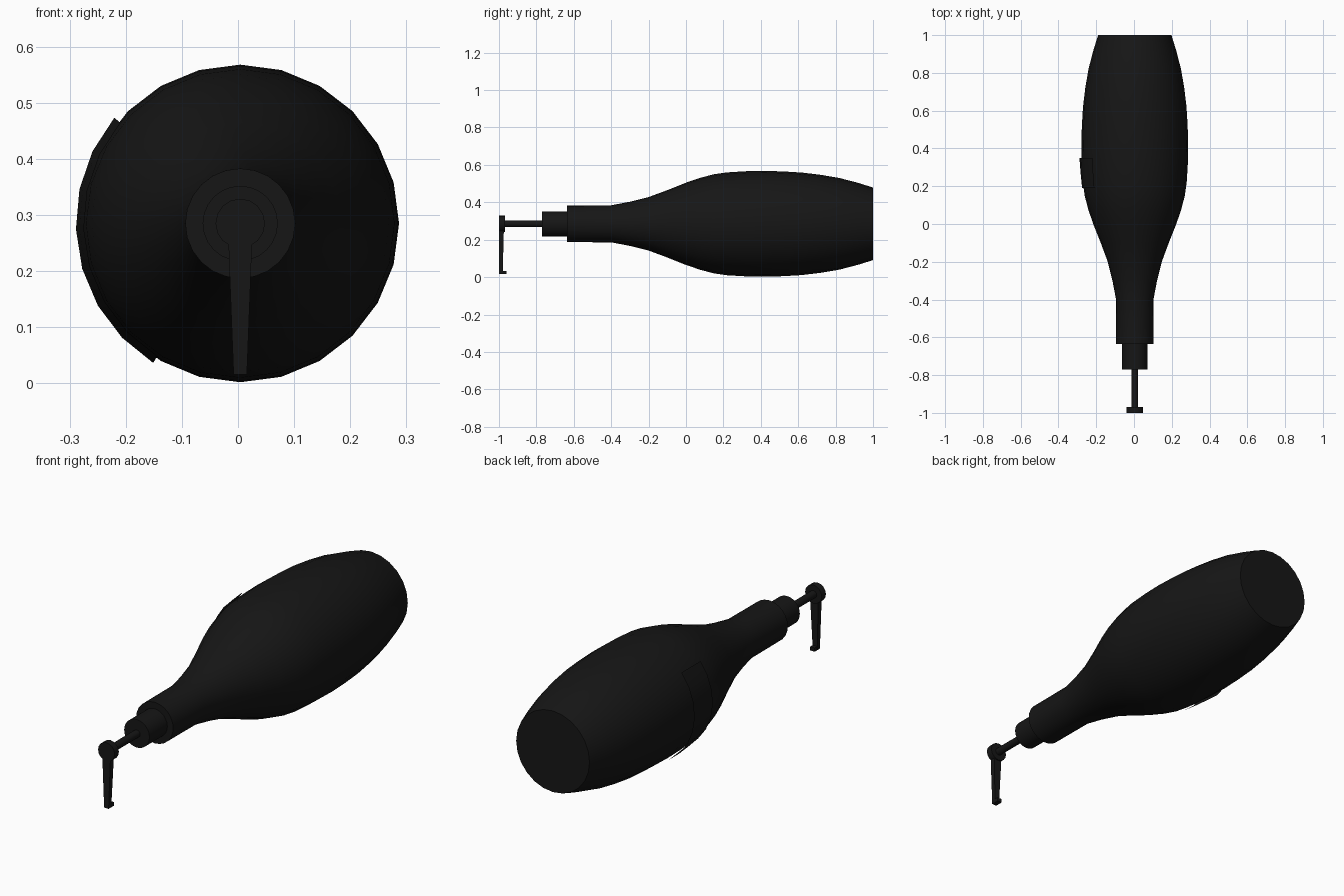
import bpy, bmesh, math

if "Cube" in bpy.data.objects:
    bpy.data.objects.remove(bpy.data.objects["Cube"])

CX, CZ = 0.004, 0.285   # long axis of the tool runs along y

mat = bpy.data.materials.new("black_plastic")
mat.diffuse_color = (0.008, 0.008, 0.008, 1)
mat.use_nodes = True
mat.node_tree.nodes["Principled BSDF"].inputs["Base Color"].default_value = mat.diffuse_color


def finish(bm, name, smooth=True):
    bmesh.ops.remove_doubles(bm, verts=bm.verts, dist=1e-5)
    bmesh.ops.recalc_face_normals(bm, faces=bm.faces)
    me = bpy.data.meshes.new(name)
    bm.to_mesh(me)
    bm.free()
    ob = bpy.data.objects.new(name, me)
    bpy.context.collection.objects.link(ob)
    me.materials.append(mat)
    if smooth:
        bpy.ops.object.select_all(action='DESELECT')
        ob.select_set(True)
        bpy.context.view_layer.objects.active = ob
        bpy.ops.object.shade_smooth_by_angle(angle=math.radians(35))
    return ob


def lathe(name, profile, sides=24, start=0, sweep=360):
    """Sweep (y, radius) points around the long axis; full turns get end caps."""
    bm = bmesh.new()
    full = sweep == 360
    count = sides if full else sides + 1
    rings = []
    for y, r in profile:
        ring = []
        for i in range(count):
            a = math.radians(start + sweep * i / sides)
            ring.append(bm.verts.new((CX + r * math.cos(a), y, CZ + r * math.sin(a))))
        rings.append(ring)
    for a, b in zip(rings, rings[1:]):
        for i in range(sides):
            j = (i + 1) % count
            bm.faces.new((a[i], a[j], b[j], b[i]))
    if full:
        bm.faces.new(rings[0])
        bm.faces.new(rings[-1])
    return finish(bm, name)


def loft(name, sections):
    """Join rectangular sections (z, x0, x1, y0, y1) into a closed bar."""
    bm = bmesh.new()
    rings = [[bm.verts.new(p) for p in ((x0, y0, z), (x1, y0, z), (x1, y1, z), (x0, y1, z))]
             for z, x0, x1, y0, y1 in sections]
    for a, b in zip(rings, rings[1:]):
        for i in range(4):
            bm.faces.new((a[i], a[(i + 1) % 4], b[(i + 1) % 4], b[i]))
    bm.faces.new(rings[0])
    bm.faces.new(rings[-1])
    return finish(bm, name, smooth=False)


# Swelling handle with straight neck
lathe("handle_body", [
    (-0.635, 0.098), (-0.40, 0.099), (-0.30, 0.118), (-0.20, 0.143), (-0.10, 0.180),
    (0.0, 0.220), (0.08, 0.247), (0.15, 0.265), (0.22, 0.275), (0.32, 0.281), (0.42, 0.283),
    (0.52, 0.280), (0.62, 0.274), (0.72, 0.262), (0.82, 0.245), (0.92, 0.219), (1.0, 0.194)])

# Stepped collar and needle rod
lathe("collar", [(-0.77, 0.067), (-0.62, 0.067)])
lathe("rod", [(-0.98, 0.018), (-0.76, 0.018)], sides=12)

# Thin curved grip plate floating on the left side
lathe("side_plate", [(0.19, 0.279), (0.27, 0.287), (0.35, 0.293)],
      sides=7, start=140, sweep=98)

# Round head at the tip
lathe("tip_head", [(-1.0, 0.044), (-0.968, 0.044)], sides=16)

# Tapered hanging arm and its small foot
loft("tip_arm", [(0.018, -0.008, 0.016, -1.0, -0.98),
                 (0.25, -0.017, 0.025, -1.0, -0.974)])
loft("tip_foot", [(0.016, -0.008, 0.016, -1.0, -0.961),
                  (0.034, -0.008, 0.016, -1.0, -0.961)])
